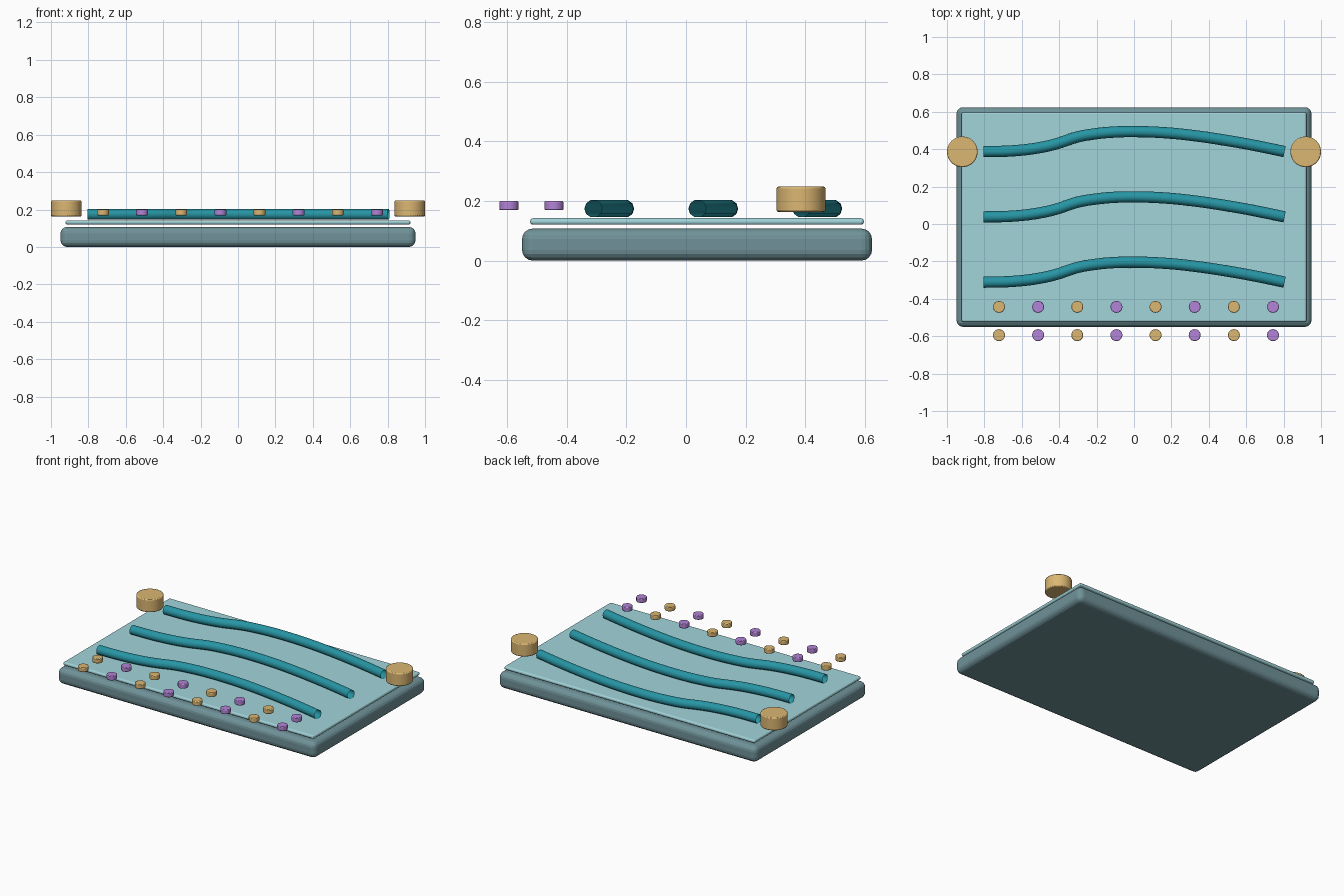
import bpy
import math

if "Cube" in bpy.data.objects:
    bpy.data.objects.remove(bpy.data.objects["Cube"])


def material(name, rgb):
    m = bpy.data.materials.new(name)
    m.diffuse_color = (*rgb, 1)
    m.use_nodes = True
    m.node_tree.nodes["Principled BSDF"].inputs["Base Color"].default_value = m.diffuse_color
    return m


SLATE = material("slate", (0.16, 0.29, 0.32))
AQUA = material("aqua", (0.36, 0.66, 0.70))
TEAL = material("teal", (0.02, 0.30, 0.37))
GOLD = material("gold", (0.71, 0.47, 0.17))
VIOLET = material("violet", (0.45, 0.23, 0.68))


def finish(obj, name, mat, bevel, segments):
    obj.name = name
    obj.data.materials.append(mat)
    mod = obj.modifiers.new("bevel", "BEVEL")
    mod.width = bevel
    mod.segments = segments
    mod.limit_method = 'ANGLE'


def slab(name, size, y, z0, mat, bevel, segments):
    bpy.ops.mesh.primitive_cube_add(size=1, location=(0, y, z0 + size[2] / 2))
    obj = bpy.context.object
    obj.scale = size
    bpy.ops.object.transform_apply(location=False, rotation=False, scale=True)
    finish(obj, name, mat, bevel, segments)


def disc(name, x, y, z0, z1, r, mat, bevel, sides=32):
    bpy.ops.mesh.primitive_cylinder_add(vertices=sides, radius=r, depth=z1 - z0,
                                        location=(x, y, (z0 + z1) / 2))
    bpy.ops.object.shade_smooth_by_angle(angle=math.radians(30))
    finish(bpy.context.object, name, mat, bevel, 2)


# Base body and thin floating cover plate
slab("base", (1.898, 1.174, 0.107), 0.037, 0.0, SLATE, 0.035, 4)
slab("cover_plate", (1.844, 1.12, 0.022), 0.037, 0.12, AQUA, 0.01, 3)

# Three parallel wavy channels, open at both ends
WAVE = [(-0.805, 0), (-0.65, 0.004), (-0.5, 0.022), (-0.4, 0.046), (-0.36, 0.06),
        (-0.3, 0.079), (-0.2, 0.096), (-0.1, 0.105), (0, 0.107), (0.15, 0.102),
        (0.3, 0.088), (0.5, 0.059), (0.65, 0.032), (0.805, 0)]
for i in range(3):
    curve = bpy.data.curves.new(f"channel_{i + 1}", 'CURVE')
    curve.dimensions = '3D'
    curve.bevel_depth = 0.03
    curve.bevel_resolution = 3
    curve.resolution_u = 4
    spline = curve.splines.new('BEZIER')
    spline.bezier_points.add(len(WAVE) - 1)
    for p, (x, dy) in zip(spline.bezier_points, WAVE):
        p.co = (x, -0.311 + 0.349 * i + dy, 0.174)
        p.handle_left_type = p.handle_right_type = 'AUTO'
    curve.materials.append(TEAL)
    bpy.context.collection.objects.link(bpy.data.objects.new(curve.name, curve))

# Side ports
for side, x in (("left", -0.918), ("right", 0.918)):
    disc(f"{side}_port", x, 0.386, 0.163, 0.248, 0.082, GOLD, 0.006, 40)

# Two rows of alternating contact pads
for row, y in enumerate((-0.594, -0.443)):
    for i in range(8):
        disc(f"contact_pad_{row + 1}_{i + 1}", -0.722 + 0.2093 * i, y, 0.169, 0.199,
             0.032, VIOLET if i % 2 else GOLD, 0.004, 24)
